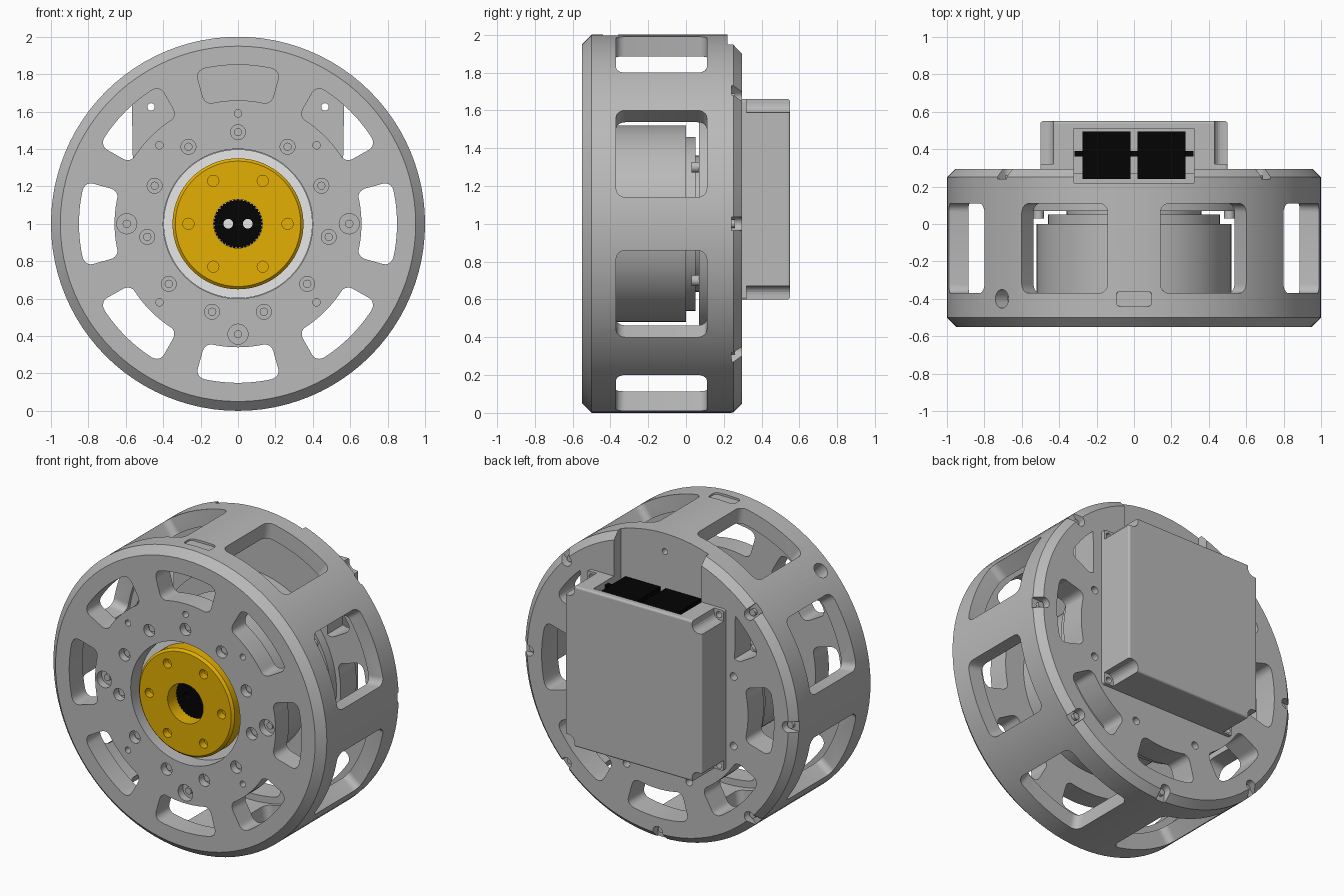
import bpy, bmesh
from math import sin, cos, pi, radians, hypot, ceil

cube = bpy.data.objects.get("Cube")
if cube:
    bpy.data.objects.remove(cube, do_unlink=True)

parts = []


def material(name, rgb):
    m = bpy.data.materials.new(name)
    m.use_nodes = True
    m.diffuse_color = (*rgb, 1)
    m.node_tree.nodes["Principled BSDF"].inputs["Base Color"].default_value = (*rgb, 1)
    return m


GREY = material("metal grey", (0.49, 0.49, 0.49))
GOLD = material("gold", (0.77, 0.43, 0.001))
BLACK = material("black", (0.001, 0.001, 0.001))
PALE = material("pale grey", (0.82, 0.82, 0.82))


# Placement of outlines: along the main axis, or spreading outward from it
def axial(u, v, d):
    return (u, d, 1 + v)


def radial(a):
    return lambda u, v, d: (d * (cos(a) - u * sin(a)), v, 1 + d * (sin(a) + u * cos(a)))


# Outlines
def circle(x, z, r, n=20):
    return [(x + r * cos(2 * pi * i / n), z + r * sin(2 * pi * i / n)) for i in range(n)]


def rounded(w, h, c, cx=0, cy=0, n=5):
    pts = []
    for k, (sx, sy) in enumerate([(1, 1), (-1, 1), (-1, -1), (1, -1)]):
        for i in range(n + 1):
            a = (k + i / n) * pi / 2
            pts.append((cx + sx * (w / 2 - c) + c * cos(a), cy + sy * (h / 2 - c) + c * sin(a)))
    return pts


def rect(x0, x1, z0, z1):
    return [(x0, z0), (x1, z0), (x1, z1), (x0, z1)]


def sector(a, r0=0.66, r1=0.85, half=radians(15.5)):
    mid = (r0 + r1) / 2
    base = rounded(2 * half * mid, r1 - r0, 0.045)
    out = []
    for p, q in zip(base, base[1:] + base[:1]):
        n = max(1, ceil(hypot(q[0] - p[0], q[1] - p[1]) / 0.012))
        for i in range(n):
            t, r = (p[j] + (q[j] - p[j]) * i / n for j in (0, 1))
            ang = a + t / mid
            out.append(((mid + r) * cos(ang), (mid + r) * sin(ang)))
    return out


def polar(r, a):
    return r * cos(a), r * sin(a)


# Mesh builders
def finish(name, bm, mat):
    bmesh.ops.recalc_face_normals(bm, faces=bm.faces)
    me = bpy.data.meshes.new(name)
    bm.to_mesh(me)
    bm.free()
    ob = bpy.data.objects.new(name, me)
    bpy.context.collection.objects.link(ob)
    if mat:
        me.materials.append(mat)
        parts.append(ob)
    return ob


def prisms(name, shapes, mat=None, bevel=0):
    bm = bmesh.new()
    for pts, d0, d1, place in shapes:
        a = [bm.verts.new(place(u, v, d0)) for u, v in pts]
        b = [bm.verts.new(place(u, v, d1)) for u, v in pts]
        bm.faces.new(a)
        bm.faces.new(b[::-1])
        for i in range(len(a)):
            j = (i + 1) % len(a)
            bm.faces.new((a[i], b[i], b[j], a[j]))
    if bevel:
        bmesh.ops.bevel(bm, geom=bm.edges[:], offset=bevel, segments=3, profile=0.5, affect='EDGES')
    return finish(name, bm, mat)


def lathe(name, profile, mat, n=96):
    bm = bmesh.new()
    rings = [[bm.verts.new(axial(*polar(r, 2 * pi * i / n), y)) for r, y in profile] for i in range(n)]
    for i in range(n):
        p, q = rings[i], rings[(i + 1) % n]
        for k in range(len(profile)):
            j = (k + 1) % len(profile)
            bm.faces.new((p[k], p[j], q[j], q[k]))
    return finish(name, bm, mat)


def cut(target, shapes):
    cutter = prisms("cutter", shapes)
    cutter.hide_render = True
    mod = target.modifiers.new("cut", 'BOOLEAN')
    mod.operation, mod.solver, mod.object = 'DIFFERENCE', 'EXACT', cutter
    graph = bpy.context.evaluated_depsgraph_get()
    me = bpy.data.meshes.new_from_object(target.evaluated_get(graph))
    target.modifiers.clear()
    target.data = me
    bpy.data.objects.remove(cutter, do_unlink=True)


eighths = [k * pi / 4 for k in range(8)]
box_screws = [(sx * 0.465, z) for sx in (-1, 1) for z in (-0.37, 0.625)]

# Front housing: face plate and drum wall
housing = lathe("front_housing", [(0.40, -0.55), (0.95, -0.55), (1, -0.50), (1, 0.20),
                                  (0.895, 0.20), (0.895, -0.41), (0.40, -0.41)], GREY)
cut(housing, [(sector(a), -0.6, -0.39, axial) for a in eighths])
cut(housing, [(rounded(0.514, 0.48, 0.05, cy=-0.13), 0.78, 1.1, radial(a + pi / 8)) for a in eighths])
cut(housing, [(rounded(0.19, 0.08, 0.02, cy=-0.40), 0.985, 1.1, radial(pi / 2)),
              (circle(0, -0.40, 0.05), 0.91, 1.1, radial(pi * 3 / 4))])

# Screw holes in the face plate
small = [polar(0.49, pi / 2 + 2 * pi * k / 11) for k in range(11)]
large = [(-0.595, 0), (0.595, 0), (0, -0.59)]
plain = [(sx * 0.42, sz * 0.42) for sx in (-1, 1) for sz in (-1, 1)] + [(0, 0.59)]
cut(housing, [(circle(*p, 0.04), -0.6, -0.50, axial) for p in small]
    + [(circle(*p, 0.054), -0.6, -0.50, axial) for p in large]
    + [(circle(*p, 0.02), -0.6, -0.48, axial) for p in plain])
prisms("face_screws", [(circle(*p, 0.022, 12), -0.52, -0.49, axial) for p in small + large], GREY)

# Back cover with windows, connector recess and rim notches
cover = lathe("back_cover", [(0.01, 0.07), (0.63, 0.07), (0.63, 0.13), (0.894, 0.13), (0.894, 0.20),
                             (1, 0.20), (1, 0.25), (0.955, 0.295), (0.01, 0.295)], GREY)
windows = []
for a in eighths:
    if abs(a - pi / 2) > 0.1:
        pts = sector(a)
        if 0 < sin(a) < 0.9 and abs(cos(a)) > 0.1:
            pts = [p for p in pts if abs(p[0]) > 0.562]
        windows.append((pts, 0.10, 0.35, axial))
cut(cover, windows)
cut(cover, [(rect(-0.32, 0.32, 0.45, 1.1), 0.22, 0.4, axial)])
rim = [a for a in eighths if abs(a - pi / 2) > 0.1]


def notch(a):
    return [(x * cos(a) - z * sin(a), x * sin(a) + z * cos(a))
            for x, z in rounded(0.16, 0.07, 0.034, cx=0.99)]


cut(cover, [(notch(a), 0.24, 0.4, axial) for a in rim])
back_holes = [polar(0.6, a + pi / 8) for a in eighths]
cut(cover, [(circle(*p, 0.025), 0.23, 0.4, axial) for p in back_holes if abs(p[0]) > 0.5 or p[1] < -0.5]
    + [(circle(0, 0.88, 0.02), 0.17, 0.3, axial)])
cut(cover, [(circle(*p, 0.02), 0, 0.4, axial) for p in box_screws])
prisms("rim_screws", [(circle(*polar(0.945, a), 0.022, 12), 0.235, 0.26, axial) for a in rim], GREY)

# Inner motor drum and standoff pins
lathe("motor_drum", [(0.12, -0.42), (0.52, -0.42), (0.52, 0), (0.46, 0), (0.46, 0.05),
                     (0.36, 0.05), (0.36, 0.075), (0.12, 0.075)], GREY)
prisms("standoff_pins", [(circle(sx * 0.51, sz * 0.3, 0.028, 16), 0.03, 0.08, axial)
                         for sx in (-1, 1) for sz in (-1, 1)], GREY)

# Output flange, bearing ring and splined core with two deep sockets
lathe("bearing_ring", [(0.2, -0.45), (0.398, -0.45), (0.398, -0.415), (0.2, -0.415)], PALE)
flange = lathe("output_flange", [(0.13, -0.55), (0.335, -0.55), (0.35, -0.535), (0.35, -0.43),
                                 (0.13, -0.43)], GOLD)
cut(flange, [(circle(*polar(0.265, k * pi / 3), 0.03), -0.6, -0.50, axial) for k in range(6)])
teeth = [polar(0.124 if i % 2 else 0.134, i * pi / 40) for i in range(80)]
core = prisms("splined_core", [(teeth, -0.46, -0.1, axial)], BLACK)
cut(core, [(circle(s * 0.052, 0, 0.026), -0.5, -0.25, axial) for s in (-1, 1)])
prisms("core_contacts", [(circle(s * 0.052, 0, 0.0258), -0.26, -0.24, axial) for s in (-1, 1)], PALE)

# Controller box with corner pockets and connector bay
box = prisms("controller_box", [(rect(-0.5, 0.5, -0.40, 0.66), 0.27, 0.55, axial)], GREY, bevel=0.012)
cut(box, [(rounded(0.14, 0.14, 0.045, cx=sx * 0.5, cy=z), 0.32, 0.6, axial)
          for sx in (-1, 1) for z in (-0.40, 0.66)])
cut(box, [(rect(-0.32, 0.32, 0.46, 0.8), 0.2, 0.51, axial)])
cut(box, [(circle(*p, 0.02), 0.2, 0.4, axial) for p in box_screws])

# Connectors
prisms("connectors", [(rect(s * 0.148 - 0.128, s * 0.148 + 0.128, 0.44, 0.65), 0.24, 0.495, axial)
                      for s in (-1, 1)], BLACK)
prisms("connector_bar", [(rect(-0.318, 0.318, 0.44, 0.64), 0.36, 0.39, axial)], BLACK)

# Smooth round walls, keep edges crisp; the box stays flat
for ob in bpy.context.view_layer.objects:
    ob.select_set(ob in parts and ob != box)
bpy.context.view_layer.objects.active = housing
bpy.ops.object.shade_smooth_by_angle(angle=radians(32))
